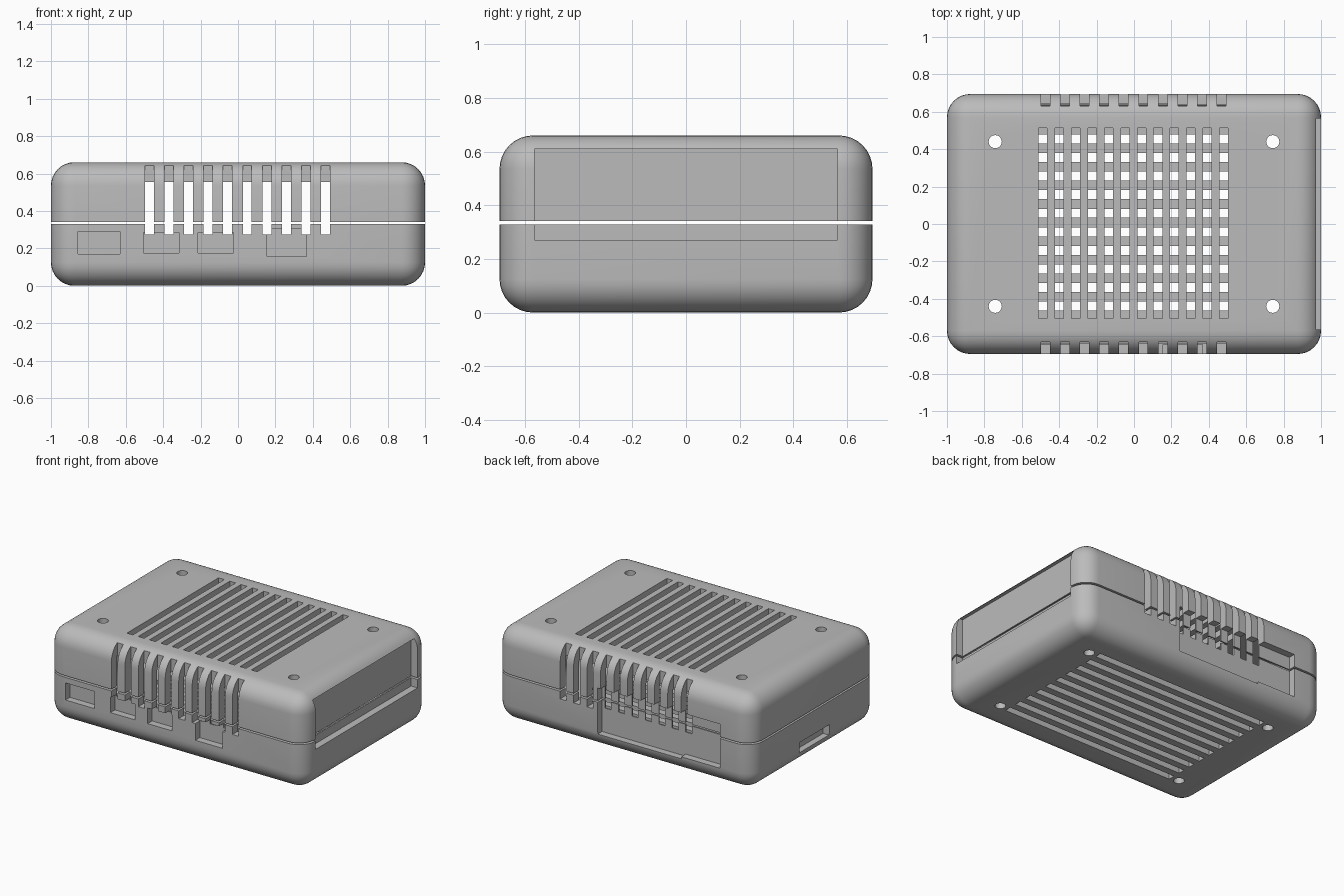
import bpy, bmesh, math
from mathutils import Matrix, Vector

cube = bpy.data.objects.get("Cube")
if cube:
    bpy.data.objects.remove(cube, do_unlink=True)

HX, HY, H = 1.0, 0.695, 0.66      # outer half width, half depth, height
WALL, RADIUS = 0.06, 0.125
DEPTH = 0.05                      # depth of the blind pockets

plastic = bpy.data.materials.new("grey plastic")
plastic.use_nodes = True
grey = (0.5, 0.5, 0.5, 1)
plastic.diffuse_color = grey
plastic.node_tree.nodes["Principled BSDF"].inputs["Base Color"].default_value = grey


def add_box(bm, x, y, z):
    """Box from three (low, high) ranges."""
    size = [r[1] - r[0] for r in (x, y, z)]
    mid = [(r[0] + r[1]) / 2 for r in (x, y, z)]
    m = Matrix.Translation(mid) @ Matrix.Diagonal((*size, 1))
    bmesh.ops.create_cube(bm, size=1, matrix=m)


def make_object(name, bm):
    mesh = bpy.data.meshes.new(name)
    bm.to_mesh(mesh)
    bm.free()
    obj = bpy.data.objects.new(name, mesh)
    bpy.context.collection.objects.link(obj)
    mesh.materials.append(plastic)
    return obj


def boxes(name, ranges):
    bm = bmesh.new()
    for r in ranges:
        add_box(bm, *r)
    return make_object(name, bm)


def rounded_box(name, inset, radius):
    bm = bmesh.new()
    hx, hy = HX - inset, HY - inset
    add_box(bm, (-hx, hx), (-hy, hy), (inset, H - inset))
    bmesh.ops.bevel(bm, geom=bm.edges[:], offset=radius, segments=8,
                    profile=0.5, affect='EDGES')
    return make_object(name, bm)


def cut(target, cutter):
    """Subtract the cutter, bake the result and drop the cutter."""
    mod = target.modifiers.new("cut", 'BOOLEAN')
    mod.operation, mod.solver, mod.object = 'DIFFERENCE', 'EXACT', cutter
    deps = bpy.context.evaluated_depsgraph_get()
    mesh = bpy.data.meshes.new_from_object(target.evaluated_get(deps))
    target.modifiers.clear()
    target.data = mesh
    bpy.data.objects.remove(cutter, do_unlink=True)


def span(centre, width):
    return (centre - width / 2, centre + width / 2)


# Hollow rounded case
case = rounded_box("case", 0, RADIUS)
cut(case, rounded_box("cavity", WALL, 0.07))

# Long recessed panel on the +x end and small socket on the -x end
cut(case, boxes("end_pockets", [
    ((HX - DEPTH, 1.2), (-0.565, 0.565), (0.27, 0.61)),
    ((-1.2, -HX + DEPTH), (-0.165, 0.165), (0.09, 0.165))]))

# Four ports in the front wall
ports = [(-0.855, -0.63, 0.17, 0.29), (-0.505, -0.315, 0.175, 0.285),
         (-0.215, -0.025, 0.175, 0.285), (0.155, 0.365, 0.157, 0.305)]
cut(case, boxes("front_ports", [
    ((a, b), (-0.9, -HY + DEPTH), (c, d)) for a, b, c, d in ports]))

# Wide stepped pocket in the back wall
cut(case, boxes("back_pocket", [
    ((-0.45, 0.2), (HY - DEPTH, 0.9), (0.105, 0.43))]))
cut(case, boxes("back_pocket_step", [
    ((-0.75, -0.449), (HY - DEPTH, 0.9), (0.12, 0.43))]))

# Vent slots in the front and back walls
for side in (-1, 1):
    y = sorted((side * 0.63, side * 0.9))
    cut(case, boxes("wall_vents", [
        (span(-0.473 + 0.1045 * i, 0.048), y, (0.275, 0.65)) for i in range(10)]))

# Crossed vent slots in the lid and the floor
cut(case, boxes("lid_vents", [
    (span(-0.487 + 0.0879 * i, 0.046), (-0.505, 0.512), (0.5, 0.8)) for i in range(12)]))
cut(case, boxes("floor_vents", [
    ((-0.68, 0.68), span(-0.439 + 0.0993 * i, 0.048), (-0.1, 0.15)) for i in range(10)]))

# Screw holes through lid and floor
bm = bmesh.new()
for sx in (-1, 1):
    for sy in (-1, 1):
        bmesh.ops.create_cone(
            bm, cap_ends=True, segments=24, radius1=0.035, radius2=0.035, depth=1,
            matrix=Matrix.Translation((sx * 0.742, sy * 0.44, H / 2)))
cut(case, make_object("screw_holes", bm))

# Split into two shells with an open seam
lid = case.copy()
lid.data = case.data.copy()
bpy.context.collection.objects.link(lid)
case.name, lid.name = "lower_shell", "upper_shell"
cut(case, boxes("above_seam", [((-2, 2), (-2, 2), (0.329, 2))]))
cut(lid, boxes("below_seam", [((-2, 2), (-2, 2), (-2, 0.341))]))

bpy.ops.object.select_all(action='DESELECT')
for obj in (case, lid):
    obj.select_set(True)
    bpy.context.view_layer.objects.active = obj
bpy.ops.object.shade_smooth_by_angle(angle=math.radians(30))
